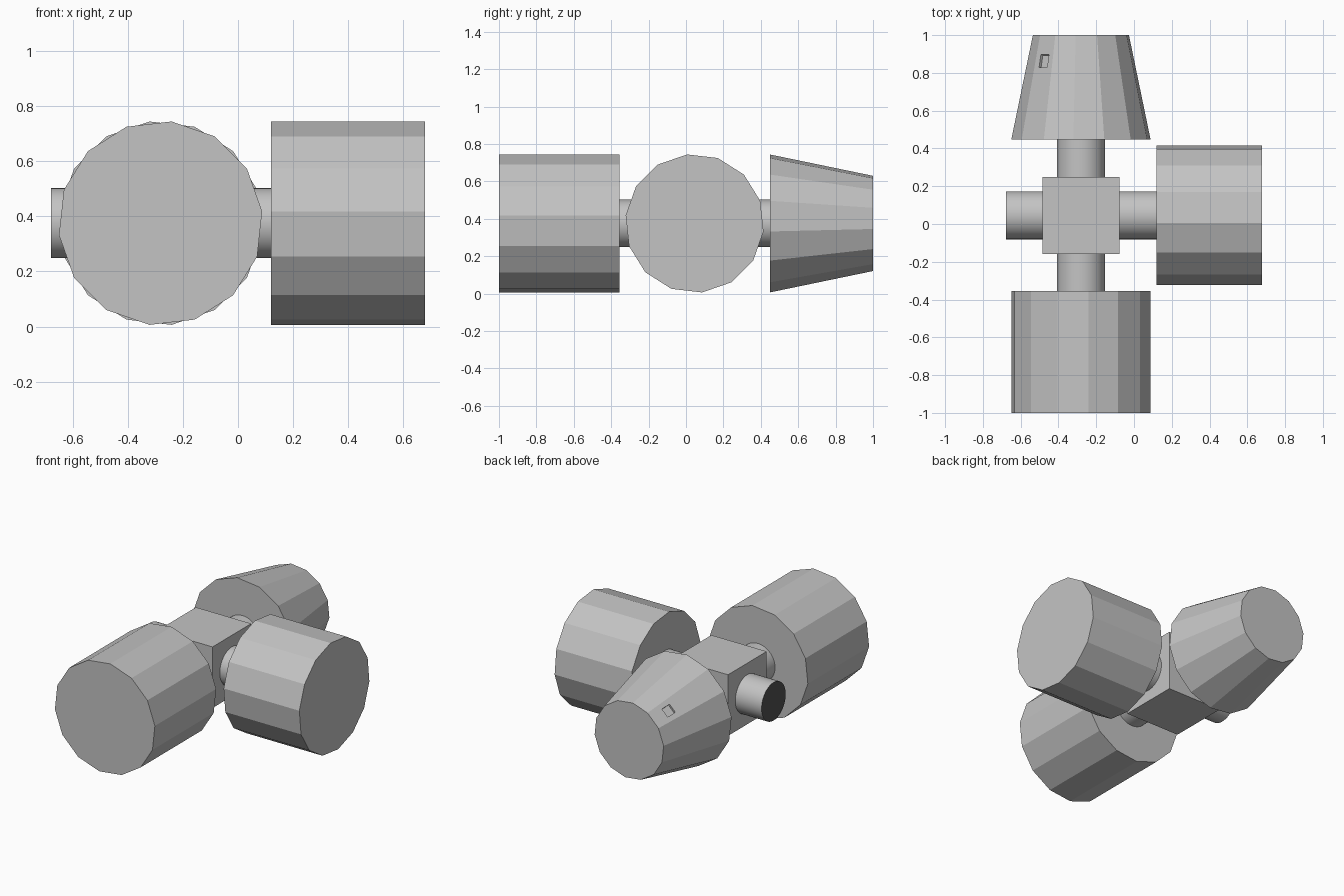
import bpy, bmesh, math
from mathutils import Vector, Matrix

if "Cube" in bpy.data.objects:
    bpy.data.objects.remove(bpy.data.objects["Cube"])

CX, CY, CZ = -0.281, 0.046, 0.375   # crossing point of the two pipes
R = 0.371


def material(name, v):
    m = bpy.data.materials.new(name)
    m.diffuse_color = (v, v, v, 1)
    m.use_nodes = True
    m.node_tree.nodes["Principled BSDF"].inputs["Base Color"].default_value = m.diffuse_color
    return m


GREY = material("light grey", 0.55)
DARK = material("dark grey", 0.08)


def add_object(name, bm, mats):
    bmesh.ops.recalc_face_normals(bm, faces=bm.faces)
    mesh = bpy.data.meshes.new(name)
    bm.to_mesh(mesh)
    bm.free()
    ob = bpy.data.objects.new(name, mesh)
    bpy.context.collection.objects.link(ob)
    for m in mats:
        mesh.materials.append(m)
    return ob


def barrel(name, axis, a, b, ra, rb, sides=14, phase=0.0, mats=(GREY,)):
    """Closed cylinder or cone along x or y, from a (radius ra) to b (radius rb)."""
    bm = bmesh.new()
    rings = []
    for pos, r in ((a, ra), (b, rb)):
        ring = []
        for i in range(sides):
            t = math.radians(phase) + 2 * math.pi * i / sides
            u, w = r * math.cos(t), r * math.sin(t)
            co = (pos, CY + u, CZ + w) if axis == "x" else (CX + u, pos, CZ + w)
            ring.append(bm.verts.new(co))
        rings.append(ring)
    for i in range(sides):
        j = (i + 1) % sides
        bm.faces.new((rings[0][i], rings[0][j], rings[1][j], rings[1][i]))
    cap = bm.faces.new(rings[0])
    bm.faces.new(rings[1])
    cap.material_index = len(mats) - 1
    return add_object(name, bm, mats)


def box(name, center, size, rot=None):
    bm = bmesh.new()
    m = Matrix.Translation(center) @ (rot or Matrix()) @ Matrix.Diagonal((*size, 1))
    bmesh.ops.create_cube(bm, size=1, matrix=m)
    return add_object(name, bm, [GREY])


# Central block
box("center_block", (CX, CY, CZ), (0.407,) * 3)

# Crossing pipes, the free end of the side pipe is dark
side_pipe = barrel("side_pipe", "x", -0.678, 0.14, 0.127, 0.127, 48, mats=(GREY, DARK))
long_pipe = barrel("long_pipe", "y", -0.37, 0.46, 0.127, 0.127, 48)
for ob in (side_pipe, long_pipe):
    bpy.ops.object.select_all(action="DESELECT")
    ob.select_set(True)
    bpy.context.view_layer.objects.active = ob
    bpy.ops.object.shade_smooth_by_angle(angle=math.radians(30))

# Faceted drums and cone
STEP = 360 / 14
barrel("right_drum", "x", 0.12, 0.678, R, R, phase=96.2)
barrel("front_drum", "y", -1.0, -0.355, R, R, phase=83.8)
cone = barrel("back_cone", "y", 0.448, 1.0, R, 0.256, phase=96.2)

# Small rectangular pocket, centred on one facet of the cone
angle = math.radians(96.2 + 1.5 * STEP)
slope = (R - 0.256) / 0.552
y = 0.863
r = (R - slope * (y - 0.448)) * math.cos(math.pi / 14)
out = Vector((math.cos(angle), 0, math.sin(angle)))
along = (Vector((0, 1, 0)) - out * slope * math.cos(math.pi / 14)).normalized()
tangent = Vector((-math.sin(angle), 0, math.cos(angle)))
normal = along.cross(tangent)
rot = Matrix((tangent, along, normal)).transposed().to_4x4()
cutter = box("pocket_cutter", Vector((CX, y, CZ)) + out * r, (0.06, 0.068, 0.03), rot)
cutter.hide_render = True
cutter.hide_viewport = True
cut = cone.modifiers.new("pocket", "BOOLEAN")
cut.operation = "DIFFERENCE"
cut.solver = "EXACT"
cut.object = cutter
